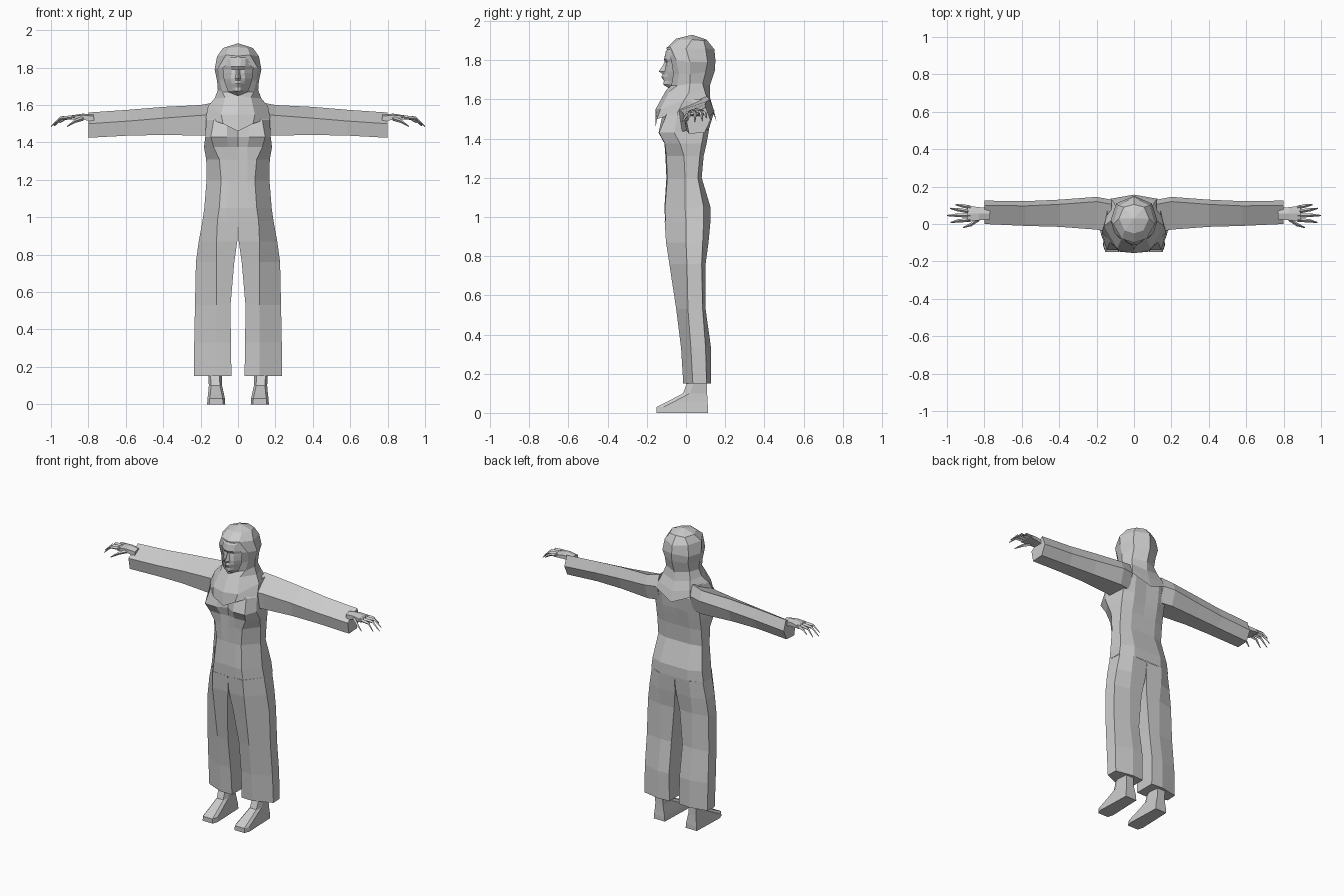
import bpy, bmesh
from mathutils import Vector

grey = bpy.data.materials.new("plain_grey")
grey.diffuse_color = (0.6, 0.6, 0.6, 1)


def finish(name, bm):
    bmesh.ops.remove_doubles(bm, verts=bm.verts, dist=0.0005)
    bmesh.ops.recalc_face_normals(bm, faces=bm.faces)
    me = bpy.data.meshes.new(name)
    bm.to_mesh(me)
    bm.free()
    me.materials.append(grey)
    ob = bpy.data.objects.new(name, me)
    bpy.context.collection.objects.link(ob)
    return ob


def loft(name, rings, s=1, closed=True, caps=True, mirror=False):
    """Skin a list of point rings; s=-1 flips x, mirror adds both halves."""
    bm = bmesh.new()
    for k in ((1, -1) if mirror else (s,)):
        vs = [[bm.verts.new((k * x, y, z)) for x, y, z in r] for r in rings]
        n = len(vs[0])
        for a, b in zip(vs, vs[1:]):
            for i in range(n if closed else n - 1):
                j = (i + 1) % n
                bm.faces.new((a[i], a[j], b[j], b[i]))
        if caps:
            bm.faces.new(vs[0])
            bm.faces.new(vs[-1])
    return finish(name, bm)


def level(z, pts):
    return [(x, y, z) for x, y in pts]


# Torso: half sections from front centre round to back centre
torso = [
    (0.98, -.107, (.06, -.107), (.11, -.105), (.190, .0), (.190, .09), (.10, .125), .125),
    (1.05, -.110, (.06, -.110), (.10, -.107), (.180, -.005), (.180, .09), (.10, .125), .125),
    (1.20, -.100, (.05, -.100), (.09, -.095), (.168, -.005), (.160, .06), (.09, .08), .08),
    (1.31, -.100, (.05, -.105), (.10, -.100), (.170, -.01), (.160, .07), (.09, .09), .09),
    (1.375, -.100, (.05, -.11), (.13, -.108), (.182, -.03), (.160, .08), (.09, .105), .10),
    (1.43, -.105, (.06, -.14), (.145, -.138), (.175, -.06), (.160, .09), (.09, .115), .11),
    (1.52, -.100, (.06, -.12), (.13, -.10), (.170, -.045), (.160, .11), (.09, .125), .12),
    (1.60, -.050, (.05, -.05), (.09, -.04), (.145, .0), (.140, .09), (.08, .11), .11),
]
loft("torso", [level(r[0], [(0, r[1]), *r[2:7], (0, r[7])]) for r in torso],
     closed=False, caps=False, mirror=True)

# Hood and shoulder drape, with an opening for the face
apex = [(0, .03, 1.93)] * 5
hood = [
    apex,
    [(0, -.05, 1.91), (.05, -.035, 1.905), (.08, .03, 1.905), (.055, .09, 1.90), (0, .105, 1.905)],
    [(0, -.10, 1.862), (.065, -.08, 1.868), (.112, .0, 1.86), (.085, .10, 1.86), (0, .145, 1.855)],
    [(.08, -.075, 1.80), (.105, -.05, 1.80), (.125, .02, 1.79), (.095, .11, 1.79), (0, .15, 1.80)],
    [(.072, -.065, 1.73), (.098, -.035, 1.73), (.112, .02, 1.73), (.085, .10, 1.74), (0, .148, 1.75)],
    [(.05, -.075, 1.67), (.085, -.045, 1.67), (.108, .02, 1.68), (.085, .085, 1.68), (0, .122, 1.67)],
    [(0, -.10, 1.65), (.07, -.085, 1.64), (.125, .015, 1.635), (.10, .10, 1.63), (0, .122, 1.61)],
    [(0, -.155, 1.55), (.09, -.13, 1.55), (.16, -.01, 1.595), (.115, .125, 1.58), (0, .14, 1.55)],
    [(0, -.155, 1.46), (.08, -.148, 1.50), (.172, -.045, 1.53), (.125, .135, 1.54), (0, .157, 1.485)],
]
loft("hood", hood, closed=False, caps=False, mirror=True)

# Face: centre line, nose side, cheek and temple per level
face = [
    (1.885, -.070, (.015, -.068), (.035, -.06), (.07, -.03)),
    (1.845, -.103, (.015, -.102), (.040, -.092), (.08, -.05)),
    (1.805, -.112, (.014, -.111), (.038, -.100), (.08, -.055)),
    (1.790, -.110, (.012, -.098), (.035, -.092), (.08, -.055)),
    (1.770, -.120, (.010, -.103), (.035, -.096), (.08, -.05)),
    (1.742, -.140, (.016, -.108), (.038, -.094), (.075, -.05)),
    (1.730, -.118, (.014, -.110), (.037, -.092), (.072, -.05)),
    (1.715, -.126, (.014, -.116), (.034, -.090), (.068, -.05)),
    (1.695, -.113, (.014, -.108), (.030, -.088), (.060, -.05)),
    (1.675, -.116, (.014, -.110), (.026, -.090), (.052, -.05)),
    (1.662, -.095, (.012, -.090), (.022, -.075), (.045, -.04)),
    (1.640, -.060, (.012, -.060), (.022, -.05), (.045, -.02)),
]
loft("face", [level(r[0], [(0, r[1]), *r[2:]]) for r in face],
     closed=False, caps=False, mirror=True)

# Trouser leg sections: z, inner x, front crease x, outer x, front, side front, side back, back
leg = [
    (0.98, .000, .11, .190, -.107, .000, .09, .125),
    (0.87, .004, .115, .210, -.100, .000, .085, .115),
    (0.76, .020, .115, .225, -.083, .005, .08, .10),
    (0.53, .040, .115, .230, -.048, .010, .085, .10),
    (0.33, .038, .115, .234, -.023, .025, .10, .128),
    (0.15, .035, .115, .234, -.012, .035, .105, .128),
]
# Arm sections: x, front y, back y, top z, front ridge z, bottom z
arm = [
    (.12, -.045, .13, 1.615, 1.55, 1.44),
    (.20, -.030, .145, 1.60, 1.545, 1.437),
    (.40, -.015, .13, 1.59, 1.53, 1.44),
    (.58, -.010, .122, 1.575, 1.515, 1.437),
    (.80, .000, .125, 1.56, 1.50, 1.425),
]
# Foot sections: z, inner x, outer x, front y, back y
foot = [
    (0, .068, .165, -.15, .112), (.03, .070, .163, -.15, .112),
    (.055, .075, .160, -.10, .110), (.10, .085, .156, -.015, .108),
    (.18, .088, .160, .015, .108),
]
# Fingers: root y, knuckle, tip
fingers = [
    (.088, (.92, .098, 1.53), (.955, .103, 1.505)),
    (.066, (.945, .077, 1.53), (.985, .084, 1.49)),
    (.044, (.95, .047, 1.53), (1.0, .045, 1.485)),
    (.022, (.94, .017, 1.53), (.98, .008, 1.49)),
]


def diamond(c, r):
    x, y, z = c
    return [(x, y - r, z), (x, y, z + r), (x, y + r, z), (x, y, z - r)]


for side, s in (("right", -1), ("left", 1)):
    loft(f"{side}_trouser_leg",
         [level(z, [(i, f), (m, f - .002), (o, sf), (o - .004, sb), (m, b), (i, b - .005)])
          for z, i, m, o, f, sf, sb, b in leg], s)
    loft(f"{side}_sleeve",
         [[(x, f, r), (x, b - .025, t), (x, b, r - .005), (x, b - .03, bot + .005), (x, f + .015, bot)]
          for x, f, b, t, r, bot in arm], s)
    loft(f"{side}_foot",
         [level(z, [(i + .012, f), (o - .012, f), (o, f + .035), (o - .008, b), (i + .008, b), (i, f + .035)])
          for z, i, o, f, b in foot], s)
    # Palm widens from the wrist to the knuckles
    loft(f"{side}_palm",
         [[(x, a, z - h), (x, a, z + h * .5), (x, (a + b) / 2, z + h), (x, b, z + h * .5), (x, b, z - h)]
          for x, a, b, z, h in ((.77, .025, .085, 1.53, .02), (.83, .02, .09, 1.538, .016),
                                (.89, .012, .098, 1.534, .011))], s)
    for n, (y, mid, tip) in enumerate(fingers):
        loft(f"{side}_finger_{n + 1}",
             [diamond((.875, y, 1.535), .011), diamond(mid, .009), diamond(tip, .003)], s)
    loft(f"{side}_thumb",
         [diamond((.825, .03, 1.53), .013), diamond((.87, -.002, 1.515), .010),
          diamond((.915, -.02, 1.485), .003)], s)
